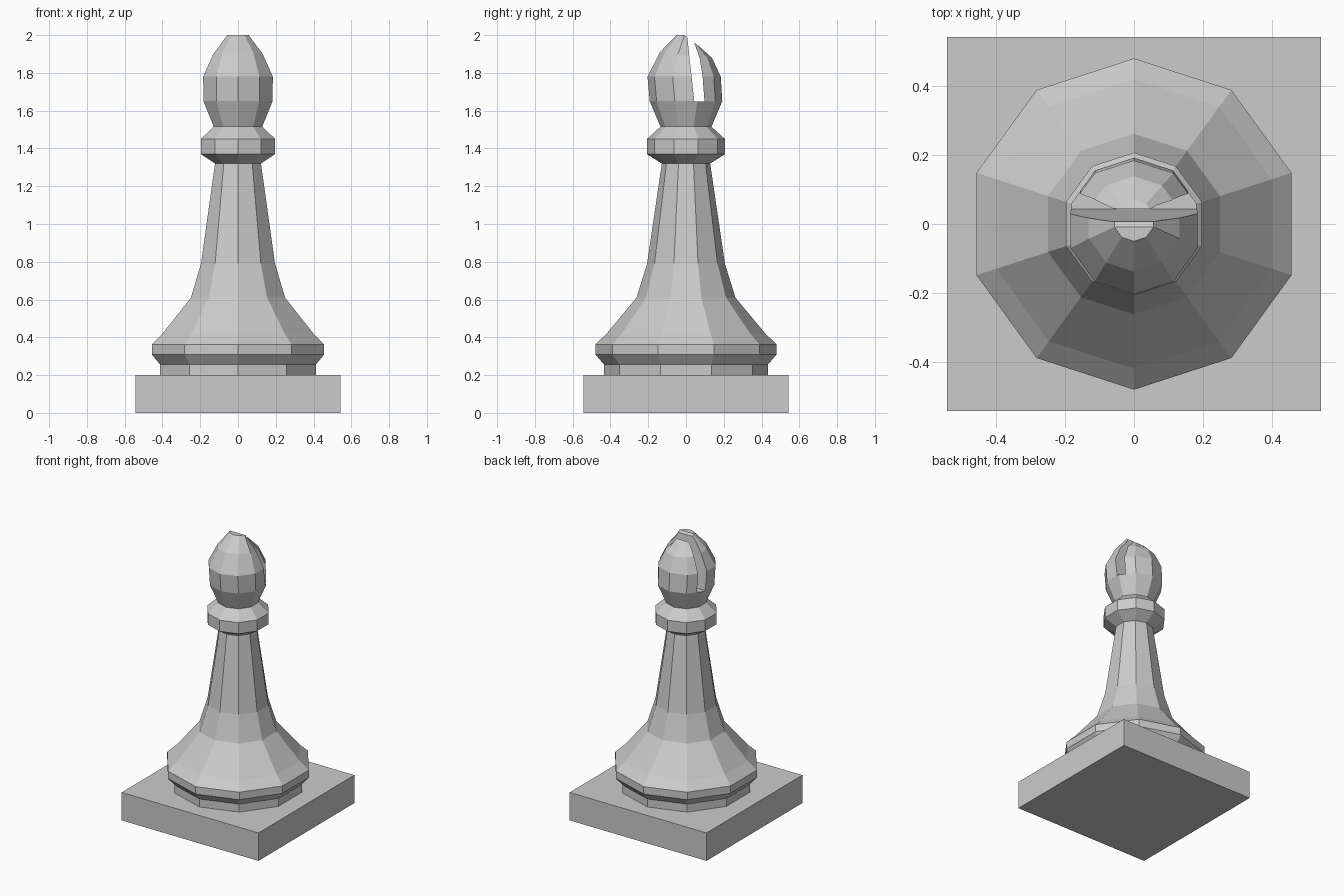
import bpy, bmesh
from math import sin, cos, pi

if "Cube" in bpy.data.objects:
    bpy.data.objects.remove(bpy.data.objects["Cube"])

SIDES = 10


def make_object(name, bm):
    bmesh.ops.recalc_face_normals(bm, faces=bm.faces)
    mesh = bpy.data.meshes.new(name)
    bm.to_mesh(mesh)
    bm.free()
    obj = bpy.data.objects.new(name, mesh)
    bpy.context.collection.objects.link(obj)
    return obj


def loft(name, rings, split_cap=False):
    """Skin ten-sided rings given as (radius, z, y centre, y where it starts to slope, slope)."""
    bm = bmesh.new()
    loops = []
    for r, z, cy, start, slope in rings:
        loop = []
        for i in range(SIDES):
            a = pi / 2 + 2 * pi * i / SIDES
            y = cy + r * sin(a)
            loop.append(bm.verts.new((r * cos(a), y, z - slope * max(0, y - start))))
        loops.append(loop)
    for lo, hi in zip(loops, loops[1:]):
        for i in range(SIDES):
            j = (i + 1) % SIDES
            bm.faces.new((lo[i], lo[j], hi[j], hi[i]))
    bm.faces.new(loops[0])
    top = loops[-1]
    if split_cap:  # flat front part and sloping back part
        bm.faces.new(top[3:8])
        bm.faces.new(top[7:] + top[:4])
    else:
        bm.faces.new(top)
    return make_object(name, bm)


def prism(name, outline, half_width):
    """Extrude a (y, z) outline along x."""
    bm = bmesh.new()
    a = [bm.verts.new((-half_width, y, z)) for y, z in outline]
    b = [bm.verts.new((half_width, y, z)) for y, z in outline]
    bm.faces.new(a)
    bm.faces.new(b)
    n = len(outline)
    for i in range(n):
        j = (i + 1) % n
        bm.faces.new((a[i], a[j], b[j], b[i]))
    return make_object(name, bm)


# Square plinth
prism("plinth", [(-0.542, 0), (0.542, 0), (0.542, 0.2), (-0.542, 0.2)], 0.542)

# Turned foot, stem and collar
profile = [(0.435, 0.2), (0.435, 0.257), (0.48, 0.31), (0.48, 0.363),
           (0.42, 0.42), (0.262, 0.61), (0.206, 0.79), (0.128, 1.32),
           (0.207, 1.37), (0.207, 1.45), (0.135, 1.515)]
loft("turned_body", [(r, z, 0, 0, 0) for r, z in profile])

# Domed head, its back half slightly lowered
head = loft("head", [(0.135, 1.515, 0, 0, 0),
                     (0.192, 1.65, 0, 0, 0),
                     (0.194, 1.78, -0.01, 0, 0),
                     (0.138, 1.91, 0, -0.14, 0.11),
                     (0.06, 2.0, 0.01, 0.01 - 0.06 * sin(pi / 10), 0.76)],
            split_cap=True)

# Slot cut through the head
cutter = prism("slot_cutter", [(0.044, 1.648), (0.098, 1.648), (0.088, 1.78),
                               (0.072, 1.88), (0.045, 1.955), (0.02, 2.05),
                               (0.0, 2.05)], 0.4)
cutter.hide_render = True
mod = head.modifiers.new("slot", 'BOOLEAN')
mod.operation = 'DIFFERENCE'
mod.solver = 'EXACT'
mod.object = cutter
bpy.context.view_layer.objects.active = head
bpy.ops.object.modifier_apply(modifier=mod.name)
bpy.data.objects.remove(cutter)
